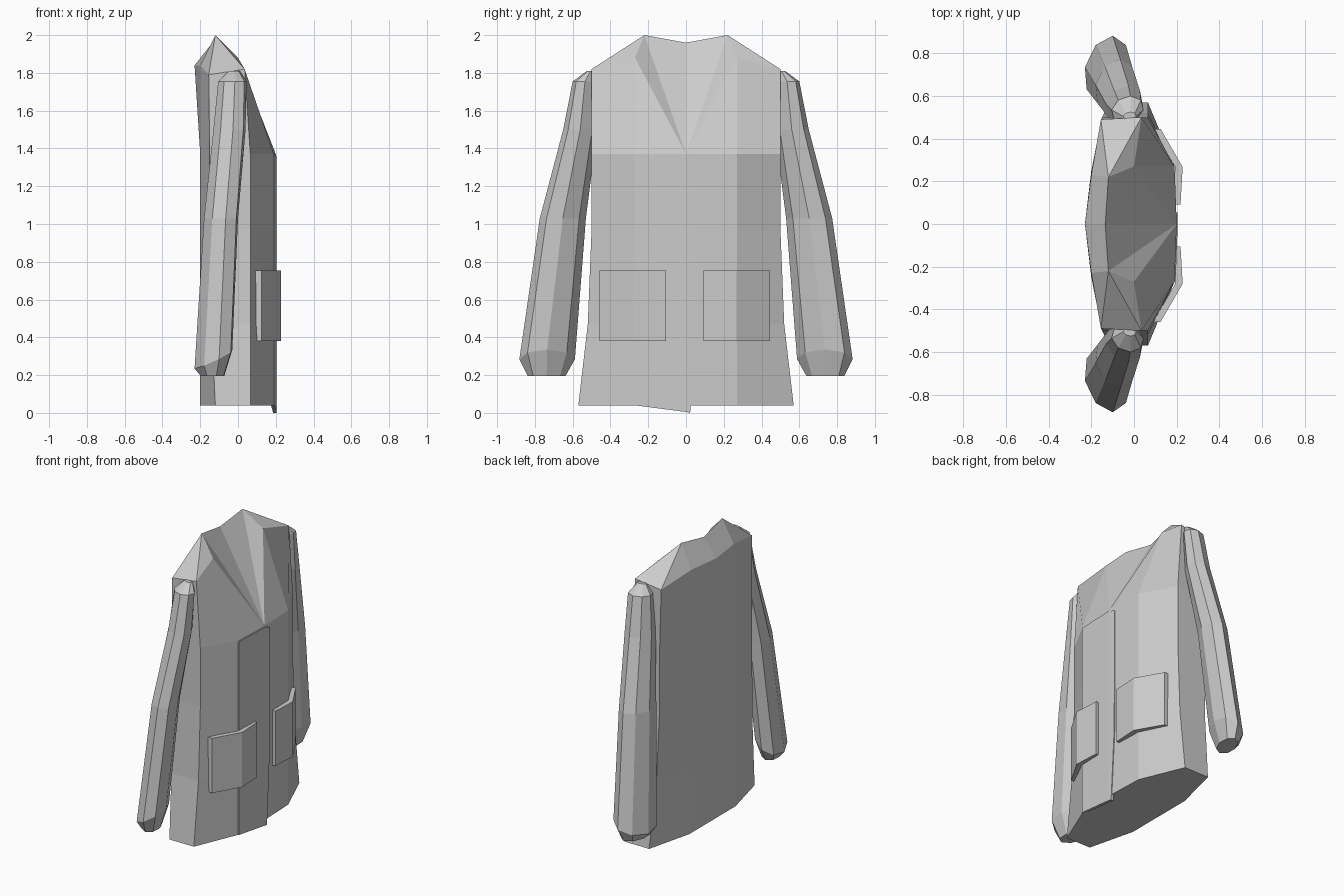
import bpy, bmesh, math

if "Cube" in bpy.data.objects:
    bpy.data.objects.remove(bpy.data.objects["Cube"])

def make(name, verts, faces):
    bm = bmesh.new()
    vs = [bm.verts.new(v) for v in verts]
    for f in faces:
        bm.faces.new([vs[i] for i in f])
    bmesh.ops.recalc_face_normals(bm, faces=bm.faces)
    me = bpy.data.meshes.new(name)
    bm.to_mesh(me)
    bm.free()
    ob = bpy.data.objects.new(name, me)
    bpy.context.collection.objects.link(ob)
    return ob

def bridge(start, n, levels):
    """Quads joining successive rings of n vertices."""
    return [(start + l*n + i, start + l*n + (i+1) % n,
             start + (l+1)*n + (i+1) % n, start + (l+1)*n + i)
            for l in range(levels - 1) for i in range(n)]

# Coat body: ten-sided rings, order front, +y side, back, -y side
def ring(z, y, xs, xb, zf=None):
    half = [(0.19, 0.27), (xs, y), (xb, y), (-0.2, 0.25)]
    pts = [(0.2, 0)] + half + [(-0.2, 0)] + [(x, -v) for x, v in reversed(half)]
    return [(x, v, z) for x, v in pts]

verts = []
for z, y, xs, xb in [(0.04, 0.57, 0.065, -0.12), (0.47, 0.52, 0.065, -0.14),
                     (0.97, 0.5, 0.065, -0.15), (1.37, 0.5, 0.065, -0.15)]:
    verts += ring(z, y, xs, xb)
n = 10
faces = bridge(0, n, 4) + [tuple(range(n))]
# Shoulder yoke and collar, mirrored about y = 0
T = 30                                     # first vertex of the chest ring
B0, R0 = 40, 41
verts += [(-0.23, 0, 1.84), (-0.135, 0, 1.96)]
for s in (1, -1):
    k = len(verts)
    verts += [(x, s*y, z) for x, y, z in [
        (0.0, 0.27, 1.88), (0.035, 0.5, 1.82), (-0.155, 0.49, 1.79),
        (-0.2, 0.23, 1.84), (-0.12, 0.22, 2.0)]]
    F, S, A, B, R = range(k, k + 5)
    c = [T + (s*i) % n for i in range(6)]
    faces += [(c[0], c[1], F), (c[1], c[2], S, F), (c[2], c[3], A, S),
              (c[3], c[4], B, A), (c[4], c[5], B0, B), (F, S, R), (S, A, R),
              (A, B, R), (B, B0, R0, R), (c[0], F, R), (c[0], R, R0)]
make("coat_body", verts, faces)

def slab(name, outline, thick):
    """Plate from rows of (x, y, z) points, thickened toward -x."""
    rows, m = len(outline), len(outline[0])
    pts = [p for r in outline for p in r]
    ob = make(name, pts, [(r*m+i, r*m+i+1, (r+1)*m+i+1, (r+1)*m+i)
                          for r in range(rows-1) for i in range(m-1)])
    bm = bmesh.new()
    bm.from_mesh(ob.data)
    g = bmesh.ops.extrude_face_region(bm, geom=bm.faces[:])
    bmesh.ops.translate(bm, vec=(-thick, 0, 0),
                        verts=[v for v in g["geom"] if isinstance(v, bmesh.types.BMVert)])
    bmesh.ops.recalc_face_normals(bm, faces=bm.faces)
    bm.to_mesh(ob.data)
    bm.free()

# Overlapping front flap
slab("front_flap", [[(0.195, -0.27, z1), (0.205, 0, z2), (0.204, y, z3)]
                    for z1, z2, z3, y in [(0.04, 0.005, 0.0, 0.022), (0.5, 0.5, 0.5, 0.052),
                                          (1.36, 1.36, 1.34, 0.055)]], 0.02)

# Patch pockets bent around the front corner
for name, s, off in (("pocket_right", -1, 0.0), ("pocket_left", 1, -0.013)):
    slab(name, [[(0.218, s*(0.105+off), z), (0.228, s*(0.28+off), z),
                 (0.125, s*(0.458+off), z)] for z in (0.38, 0.755)], 0.035)

# Sleeves: octagonal tubes tapering from shoulder to a pinched cuff
SLEEVE = [  # centre x, centre y, z, half x, half y, tilt in x, tilt in y
    (-0.02, 0.505, 1.81, 0.03, 0.02, 0, 0),
    (-0.03, 0.535, 1.755, 0.075, 0.065, 0, 0),
    (-0.045, 0.56, 1.5, 0.085, 0.09, 0, 0),
    (-0.09, 0.652, 1.03, 0.09, 0.122, 0, 0),
    (-0.13, 0.735, 0.285, 0.1, 0.147, 0.05, 0),
    (-0.135, 0.738, 0.195, 0.062, 0.1, 0, 0)]
for name, s in (("sleeve_right", -1), ("sleeve_left", 1)):
    verts = []
    for cx, cy, z, hx, hy, tx, ty in SLEEVE:
        for i in range(8):
            a = math.pi * i / 4
            c, d = math.cos(a), math.sin(a)
            # section leans: outer side sits slightly forward
            verts.append((cx + hx*c + 0.03*d*hy/0.147, s*(cy + hy*d), z + tx*c))
    make(name, verts, bridge(0, 8, 6) + [tuple(range(8)), tuple(range(40, 48))])
